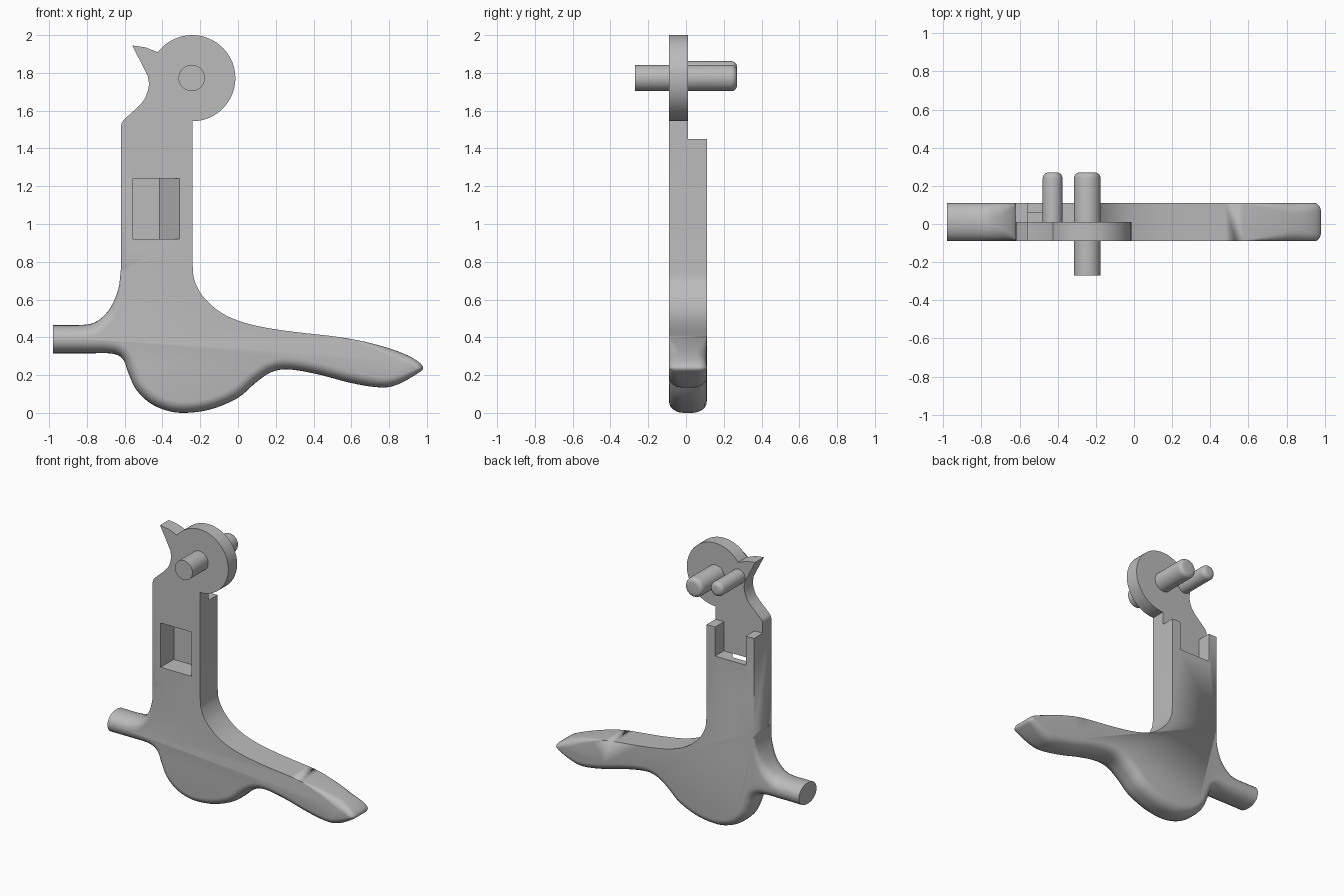
import bpy, bmesh
from math import sin, cos, pi, radians
from mathutils import Vector, Matrix

cube = bpy.data.objects.get("Cube")
if cube:
    bpy.data.objects.remove(cube, do_unlink=True)

grey = bpy.data.materials.new("plain_grey")
grey.use_nodes = True
grey.diffuse_color = (0.5, 0.5, 0.5, 1)
grey.node_tree.nodes["Principled BSDF"].inputs["Base Color"].default_value = (0.5, 0.5, 0.5, 1)

FRONT, BACK = -0.09, 0.11


def add_object(name, bm):
    bmesh.ops.recalc_face_normals(bm, faces=bm.faces)
    mesh = bpy.data.meshes.new(name)
    bm.to_mesh(mesh)
    bm.free()
    mesh.materials.append(grey)
    obj = bpy.data.objects.new(name, mesh)
    bpy.context.collection.objects.link(obj)
    return obj


def smooth(obj):
    bpy.ops.object.select_all(action='DESELECT')
    obj.select_set(True)
    bpy.context.view_layer.objects.active = obj
    bpy.ops.object.shade_smooth_by_angle(angle=radians(32))


def spline(points, steps=5):
    """Smooth curve through (x, z, rounding) points."""
    p = [Vector(q) for q in points]
    p = [2 * p[0] - p[1]] + p + [2 * p[-1] - p[-2]]
    out = []
    for a, b, c, d in zip(p, p[1:], p[2:], p[3:]):
        for k in range(steps):
            t = k / steps
            out.append(0.5 * (2 * b + (c - a) * t + (2 * a - 5 * b + 4 * c - d) * t**2
                              + (3 * b - a - 3 * c + d) * t**3))
    return out + [p[-2]]


def with_inward(points):
    """Pair each curve point with its inward direction."""
    last = len(points) - 1
    result = []
    for i, p in enumerate(points):
        t = points[min(i + 1, last)] - points[max(i - 1, 0)]
        result.append((p, Vector((-t.y, t.x)).normalized()))
    return result


def prism(name, outline, low, high):
    """Extrude an (x, y) outline along z."""
    bm = bmesh.new()
    face = bm.faces.new([bm.verts.new((x, y, low)) for x, y in outline])
    ext = bmesh.ops.extrude_face_region(bm, geom=[face])["geom"]
    bmesh.ops.translate(bm, vec=(0, 0, high - low),
                        verts=[v for v in ext if isinstance(v, bmesh.types.BMVert)])
    return add_object(name, bm)


# Outline: stub top, underside and lever, round head, beak
stub_top = spline([(-0.62, 0.76, 0), (-0.635, 0.65, 0.02), (-0.68, 0.55, 0.045),
                   (-0.74, 0.49, 0.06), (-0.81, 0.467, 0.07), (-0.98, 0.465, 0.07)])
underside = spline([(-0.98, 0.315, 0.07), (-0.8, 0.315, 0.07), (-0.67, 0.314, 0.065),
                    (-0.61, 0.285, 0.06), (-0.58, 0.21, 0.06), (-0.54, 0.125, 0.06),
                    (-0.47, 0.055, 0.06), (-0.38, 0.013, 0.06), (-0.28, 0, 0.06),
                    (-0.14, 0.02, 0.06), (0, 0.08, 0.06), (0.1, 0.165, 0.06),
                    (0.18, 0.217, 0.06), (0.27, 0.23, 0.06), (0.42, 0.205, 0.06),
                    (0.6, 0.158, 0.06), (0.75, 0.135, 0.055), (0.84, 0.148, 0.05),
                    (0.945, 0.205, 0.033), (0.98, 0.238, 0.035), (0.945, 0.278, 0.033),
                    (0.85, 0.325, 0.045), (0.7, 0.37, 0.022), (0.53, 0.402, 0),
                    (0.25, 0.435, 0), (0.06, 0.47, 0), (-0.08, 0.525, 0),
                    (-0.18, 0.61, 0), (-0.23, 0.7, 0), (-0.24, 0.78, 0)])
head = [Vector((-0.242 + 0.228 * cos(a), 1.772 + 0.228 * sin(a), 0))
        for a in (radians(-90 + 233 * k / 40) for k in range(41))]
beak = spline([(-0.49, 1.935, 0), (-0.56, 1.945, 0)], 1)
neck = spline([(-0.478, 1.785, 0), (-0.472, 1.735, 0), (-0.488, 1.675, 0),
               (-0.52, 1.63, 0), (-0.595, 1.56, 0), (-0.615, 1.535, 0), (-0.62, 1.505, 0)])
outline = []
for part in (stub_top, underside, head, beak, neck):
    outline += with_inward(part)

# Body: stacked outline rings, with edges rounded by each point's amount
bm = bmesh.new()
rings = []
arc = [k / 6 * pi / 2 for k in range(7)]
for side, angles in ((-1, arc[::-1]), (1, arc)):
    for a in angles:
        ring = []
        for p, inward in outline:
            r = max(p.z, 0)
            q = p.to_2d() + inward * r * (1 - cos(a))
            depth = 0.1 - 1.3 * r * (1 - sin(a))
            ring.append(bm.verts.new((q.x, 0.01 + side * depth, q.y)))
        rings.append(ring)
for low, high in zip(rings, rings[1:]):
    for i in range(len(low)):
        bm.faces.new((low[i - 1], low[i], high[i], high[i - 1]))
bm.faces.new(rings[0])
bm.faces.new(rings[-1])
bmesh.ops.remove_doubles(bm, verts=bm.verts, dist=0.0004)
body = add_object("lever_body", bm)

# Cuts: thin head, rear notch, front pocket with one sloping wall
cutters = [
    prism("head_cutter", [(-1, 0.01), (1, 0.01), (1, 0.3), (-1, 0.3)], 1.45, 2.2),
    prism("notch_cutter", [(-0.555, 0.01), (-0.31, 0.01), (-0.31, 0.3), (-0.555, 0.3)], 1.24, 1.6),
    prism("pocket_cutter", [(-0.555, -0.12), (-0.289, -0.12), (-0.415, 0.06), (-0.555, 0.06)],
          0.92, 1.2402),
]
for cutter in cutters:
    cutter.hide_render = True
    mod = body.modifiers.new(cutter.name, 'BOOLEAN')
    mod.operation = 'DIFFERENCE'
    mod.solver = 'EXACT'
    mod.object = cutter
bpy.context.view_layer.update()
baked = bpy.data.meshes.new_from_object(body.evaluated_get(bpy.context.evaluated_depsgraph_get()))
body.modifiers.clear()
body.data = baked
for cutter in cutters:
    bpy.data.objects.remove(cutter, do_unlink=True)
smooth(body)


# Pins with a rounded rear end
def pin(name, x, z, radius, start, end):
    bm = bmesh.new()
    bmesh.ops.create_cone(bm, cap_ends=True, segments=40, radius1=radius, radius2=radius,
                          depth=end - start,
                          matrix=Matrix.Translation((x, (start + end) / 2, z))
                          @ Matrix.Rotation(pi / 2, 4, 'X'))
    rim = [e for e in bm.edges if all(v.co.y > end - 0.001 for v in e.verts)]
    bmesh.ops.bevel(bm, geom=rim, offset=0.03, segments=5, profile=0.5, affect='EDGES')
    smooth(add_object(name, bm))


pin("pivot_pin", -0.245, 1.773, 0.07, -0.27, 0.27)
pin("small_pin", -0.427, 1.81, 0.052, -0.02, 0.27)
